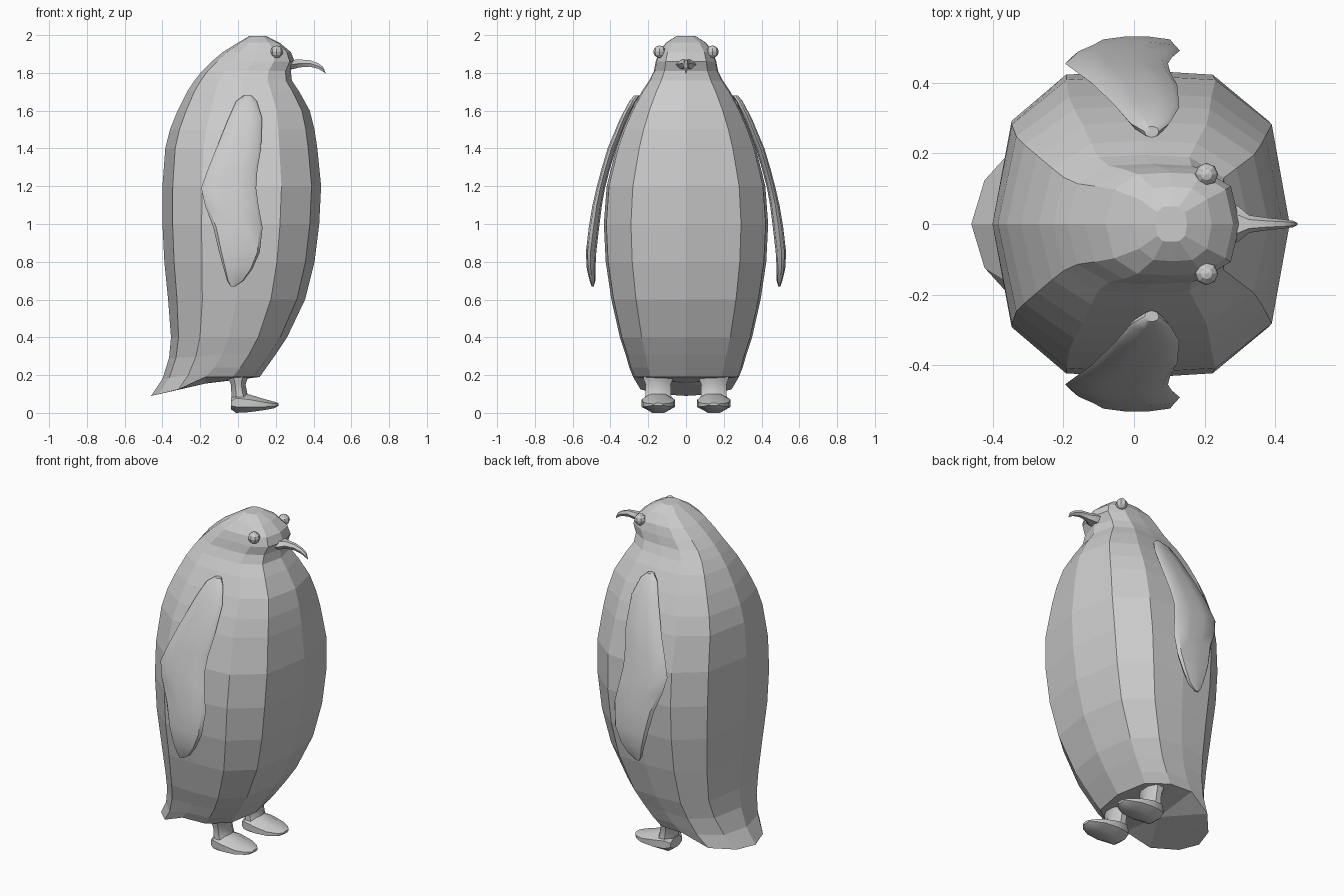
import bpy
import math

if "Cube" in bpy.data.objects:
    bpy.data.objects.remove(bpy.data.objects["Cube"], do_unlink=True)

gray = bpy.data.materials.new("plain gray")
gray.use_nodes = True
gray.diffuse_color = (0.6, 0.6, 0.6, 1)
gray.node_tree.nodes["Principled BSDF"].inputs["Base Color"].default_value = (0.6, 0.6, 0.6, 1)


def finish(obj, name, smooth_angle=None):
    obj.name = name
    obj.data.materials.clear()
    obj.data.materials.append(gray)
    if smooth_angle:
        bpy.ops.object.select_all(action="DESELECT")
        obj.select_set(True)
        bpy.context.view_layer.objects.active = obj
        bpy.ops.object.shade_smooth_by_angle(angle=math.radians(smooth_angle))
    return obj


def loft(name, rings, smooth_angle=None):
    """Skin equal-sized rings and close both ends with a fan."""
    n = len(rings[0])
    verts = [p for ring in rings for p in ring]
    faces = []
    for r in range(len(rings) - 1):
        for i in range(n):
            j = (i + 1) % n
            faces.append((r * n + i, r * n + j, (r + 1) * n + j, (r + 1) * n + i))
    for r, ring in ((0, rings[0]), (len(rings) - 1, rings[-1])):
        c = len(verts)
        verts.append(tuple(sum(p[k] for p in ring) / n for k in range(3)))
        faces += [(r * n + i, r * n + (i + 1) % n, c) for i in range(n)]
    mesh = bpy.data.meshes.new(name)
    mesh.from_pydata(verts, [], faces)
    obj = bpy.data.objects.new(name, mesh)
    bpy.context.collection.objects.link(obj)
    # make all normals point outwards
    import bmesh
    bm = bmesh.new()
    bm.from_mesh(mesh)
    bmesh.ops.recalc_face_normals(bm, faces=bm.faces)
    bm.to_mesh(mesh)
    bm.free()
    return finish(obj, name, smooth_angle)


# Body: twelve-sided cross-section, broad flat panels front and back
half = [(1, 0), (0.88, 0.67), (0.5, 0.97), (0, 1), (-0.5, 0.97), (-0.87, 0.67), (-1, 0)]
section = half + [(u, -v) for u, v in half[-2:0:-1]]


def body_ring(z, front, back, width, drop=0.0):
    mid, reach = (front + back) / 2, (front - back) / 2
    ring = []
    for u, v in section:
        low = max(0, -u) ** 0.6
        narrow = 1 - 4.5 * drop * max(0, -u) ** 2
        ring.append((mid + reach * u, width * v * narrow, z - drop * low))
    return ring


# height, front x, back x, half width, tail drop
body = [
    (0.19, 0.115, -0.46, 0.28, 0.10), (0.24, 0.15, -0.40, 0.30, 0.06),
    (0.31, 0.20, -0.365, 0.32, 0.02), (0.4, 0.26, -0.355, 0.35),
    (0.6, 0.355, -0.37, 0.395), (0.8, 0.405, -0.39, 0.425),
    (1.0, 0.43, -0.40, 0.435), (1.2, 0.44, -0.40, 0.42),
    (1.4, 0.42, -0.385, 0.37), (1.5, 0.405, -0.36, 0.335),
    (1.6, 0.38, -0.32, 0.29), (1.7, 0.325, -0.27, 0.235),
    (1.76, 0.285, -0.23, 0.195), (1.81, 0.28, -0.19, 0.17),
    (1.86, 0.30, -0.14, 0.16), (1.91, 0.28, -0.08, 0.145),
    (1.96, 0.22, 0.0, 0.105), (1.995, 0.15, 0.06, 0.05),
]
loft("body", [body_ring(*row) for row in body])

# Beak: hooked, drawn out to a point; x, centre z, half width, half height
beak = [(0.25, 1.845, 0.065, 0.03), (0.295, 1.845, 0.05, 0.028),
        (0.325, 1.85, 0.025, 0.024), (0.38, 1.85, 0.017, 0.02),
        (0.425, 1.836, 0.013, 0.017), (0.45, 1.82, 0.009, 0.015),
        (0.462, 1.80, 0.003, 0.004)]
ring6 = [(math.cos(math.tau * i / 6), math.sin(math.tau * i / 6)) for i in range(6)]
loft("beak", [[(x, w * c, z + h * s) for c, s in ring6] for x, z, w, h in beak], 35)

# Flipper rows: height, back x, front x, outer y, thickness
flipper = [
    (1.68, 0.03, 0.07, 0.275, 0.03), (1.65, -0.01, 0.10, 0.30, 0.035),
    (1.56, -0.05, 0.128, 0.348, 0.04), (1.4, -0.115, 0.122, 0.415, 0.045),
    (1.29, -0.16, 0.103, 0.448, 0.045), (1.19, -0.195, 0.096, 0.474, 0.045),
    (1.1, -0.175, 0.108, 0.495, 0.05), (0.98, -0.13, 0.13, 0.515, 0.055),
    (0.85, -0.10, 0.115, 0.53, 0.055), (0.76, -0.075, 0.075, 0.525, 0.045),
    (0.70, -0.058, 0.03, 0.51, 0.03), (0.67, -0.04, -0.015, 0.50, 0.012),
]
# Lens outline: fraction along the chord, fraction through the thickness
lens = [(0, 0.45), (0.06, 0.15), (0.35, 0), (0.65, 0), (0.94, 0.15),
        (1, 0.45), (0.9, 0.85), (0.5, 1), (0.1, 0.85)]


def flipper_ring(row, side):
    z, back, front, outer, thick = row
    return [(back + (front - back) * a, side * (outer - thick * b), z) for a, b in lens]


# Leg rows: height, back x, front x, half width
leg = [(0.23, -0.06, 0.06, 0.08), (0.18, -0.05, 0.05, 0.078),
       (0.15, -0.038, 0.04, 0.066), (0.10, -0.035, 0.05, 0.068),
       (0.05, -0.035, 0.07, 0.072)]
# Foot rows: x, bottom z, top z, half width
foot = [(-0.038, 0.02, 0.08, 0.055), (-0.01, 0.0, 0.11, 0.078),
        (0.06, 0.004, 0.098, 0.088), (0.14, 0.015, 0.073, 0.08),
        (0.19, 0.024, 0.06, 0.055), (0.215, 0.038, 0.052, 0.025)]
ring8 = [(math.cos(math.tau * (i + 0.5) / 8) / 0.924,
          math.sin(math.tau * (i + 0.5) / 8) / 0.924) for i in range(8)]

# Paired parts
for word, side in (("left", 1), ("right", -1)):
    y = 0.147 * side
    loft(word + "_flipper", [flipper_ring(row, side) for row in flipper], 40)
    loft(word + "_leg", [[((b + f) / 2 + (f - b) / 2 * c, y + w * s, z)
                          for c, s in ring8] for z, b, f, w in leg], 35)
    loft(word + "_foot", [[(x, y + w * c, (lo + hi) / 2 + (hi - lo) / 2 * s)
                           for c, s in ring8] for x, lo, hi, w in foot], 35)
    bpy.ops.mesh.primitive_uv_sphere_add(segments=8, ring_count=6, radius=0.033,
                                         location=(0.205, 0.14 * side, 1.912))
    finish(bpy.context.object, word + "_eye")
